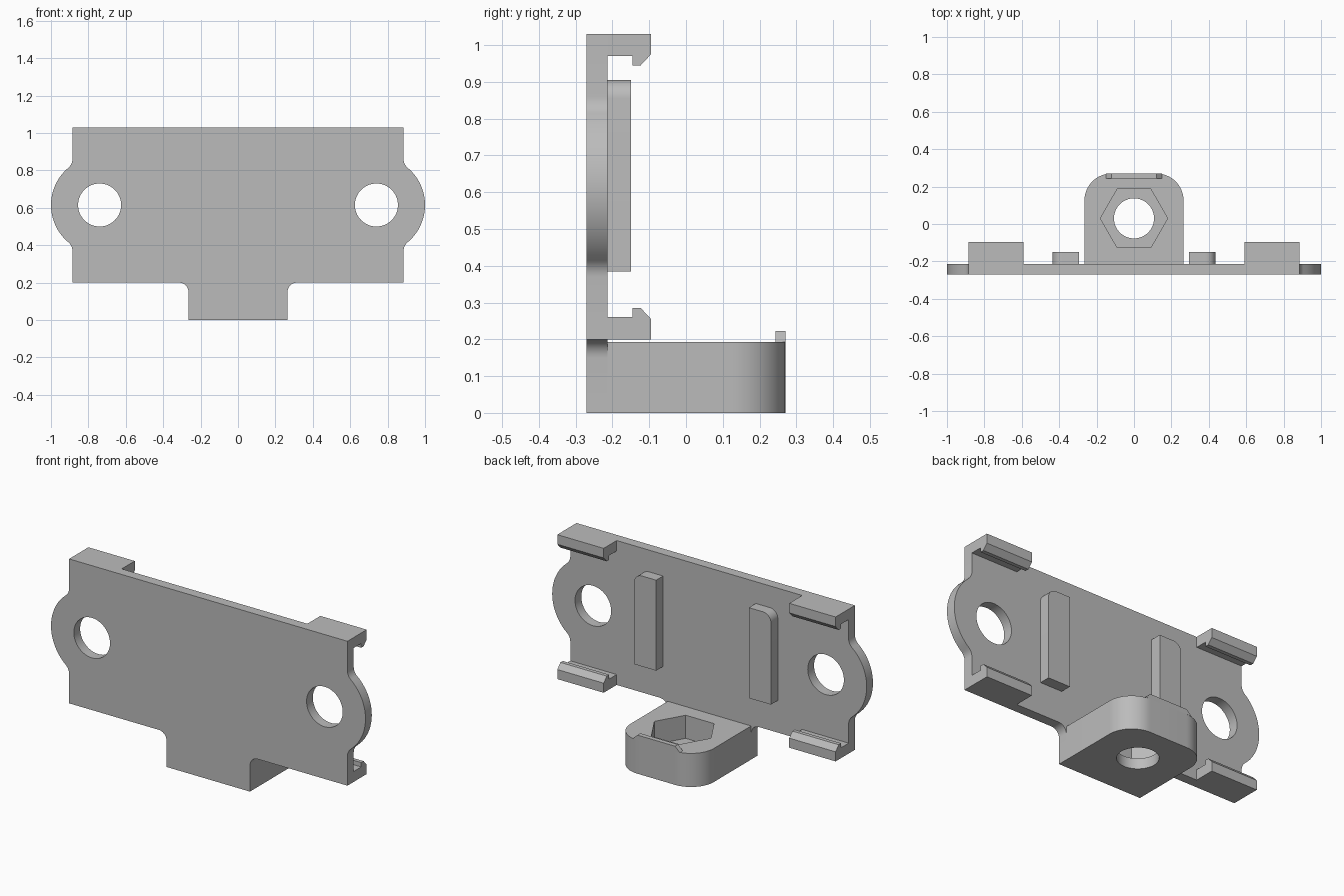
import bpy, bmesh
from math import cos, sin, radians, degrees, atan2, sqrt

default = bpy.data.objects.get("Cube")
if default:
    bpy.data.objects.remove(default)

grey = bpy.data.materials.new("plain grey")
grey.use_nodes = True
COLOUR = (0.5, 0.5, 0.5, 1)
grey.diffuse_color = COLOUR
grey.node_tree.nodes["Principled BSDF"].inputs["Base Color"].default_value = COLOUR

FRONT, FACE, BACK = -0.27, -0.213, 0.27   # depths of plate front, plate rear, shelf end
MID = 0.615                               # height of the plate's middle


def arc(cx, cy, r, a, b, step=5):
    n = max(2, round(abs(b - a) / step))
    return [(cx + r * cos(radians(a + (b - a) * i / n)),
             cy + r * sin(radians(a + (b - a) * i / n))) for i in range(n + 1)]


def mirrored(half):
    return half + [(-u, v) for u, v in reversed(half)]


def prism(name, pts, axis, lo, hi):
    """Extrude a closed 2D profile along an axis."""
    place = {"x": lambda u, v: (lo, u, v),
             "y": lambda u, v: (u, lo, v),
             "z": lambda u, v: (u, v, lo)}[axis]
    bm = bmesh.new()
    face = bm.faces.new([bm.verts.new(place(u, v)) for u, v in pts])
    out = bmesh.ops.extrude_face_region(bm, geom=[face])
    shift = [hi - lo if a == axis else 0 for a in "xyz"]
    bmesh.ops.translate(bm, vec=shift,
                        verts=[g for g in out["geom"] if isinstance(g, bmesh.types.BMVert)])
    bmesh.ops.recalc_face_normals(bm, faces=bm.faces)
    mesh = bpy.data.meshes.new(name)
    bm.to_mesh(mesh)
    bm.free()
    mesh.materials.append(grey)
    ob = bpy.data.objects.new(name, mesh)
    bpy.context.collection.objects.link(ob)
    return ob


def activate(ob):
    bpy.ops.object.select_all(action="DESELECT")
    ob.select_set(True)
    bpy.context.view_layer.objects.active = ob


def cut(ob, cutter):
    cutter.hide_render = True
    mod = ob.modifiers.new("cut", "BOOLEAN")
    mod.operation, mod.solver, mod.object = "DIFFERENCE", "EXACT", cutter
    activate(ob)
    bpy.ops.object.modifier_apply(modifier=mod.name)
    bpy.data.objects.remove(cutter)


def smooth(ob):
    activate(ob)
    bpy.ops.object.shade_smooth_by_angle(angle=radians(30))


# Back plate: tab, filleted shoulders and round ears
edge_x, ear_x, ear_r, fil = 0.885, 0.74, 0.26, 0.06
fx = edge_x + fil
dz = sqrt((ear_r + fil) ** 2 - (fx - ear_x) ** 2)
t = degrees(atan2(dz, fx - ear_x))
half = [(0.265, 0)] + arc(0.315, 0.15, 0.05, 180, 90, 10) + [(edge_x, 0.2)]
half += arc(fx, MID - dz, fil, 180, 180 - t, 8)
half += arc(ear_x, MID, ear_r, -t, t)[1:-1]
half += arc(fx, MID + dz, fil, 180 + t, 180, 8) + [(edge_x, 1.03)]
plate = prism("back_plate", mirrored(half), "y", FRONT, FACE)
for s in (1, -1):
    cut(plate, prism("ear_hole", arc(s * ear_x, MID, 0.115, 0, 355), "y", -0.4, 0))
smooth(plate)

# Shelf with rounded rear corners, hexagonal pocket and through hole
r = 0.145
shelf = prism("shelf", mirrored([(0.265, FACE)] + arc(0.265 - r, BACK - r, r, 0, 90)),
              "z", 0, 0.193)
cut(shelf, prism("nut_pocket", arc(0, 0.03, 0.18, 0, 300, 60), "z", 0.06, 0.4))
cut(shelf, prism("bolt_hole", arc(0, 0.03, 0.107, 0, 355), "z", -0.2, 0.3))
smooth(shelf)

# Low lip with sloped ends on the shelf's rear edge
prism("shelf_lip", mirrored([(0.15, 0.193), (0.12, 0.222)]), "y", 0.243, BACK)

# Hooked clips at the four corners; the profile is mirrored for the lower ones
hook = [(FACE, 1.03), (-0.095, 1.03), (-0.095, 0.975), (-0.123, 0.945),
        (-0.145, 0.945), (-0.145, 0.97), (FACE, 0.97)]
for s, side in ((1, "left"), (-1, "right")):
    x0, x1 = sorted((s * 0.59, s * edge_x))
    prism("upper_clip_" + side, hook, "x", x0, x1)
    prism("lower_clip_" + side, [(y, 2 * MID - z) for y, z in hook], "x", x0, x1)

    # Upright rib with a rounded outer top corner
    rib = [(0.295, 0.385), (0.435, 0.385)] + arc(0.385, 0.855, 0.05, 0, 90, 10)
    rib.append((0.295, 0.905))
    smooth(prism("rib_" + side, [(s * x, z) for x, z in rib], "y", FACE, -0.15))
